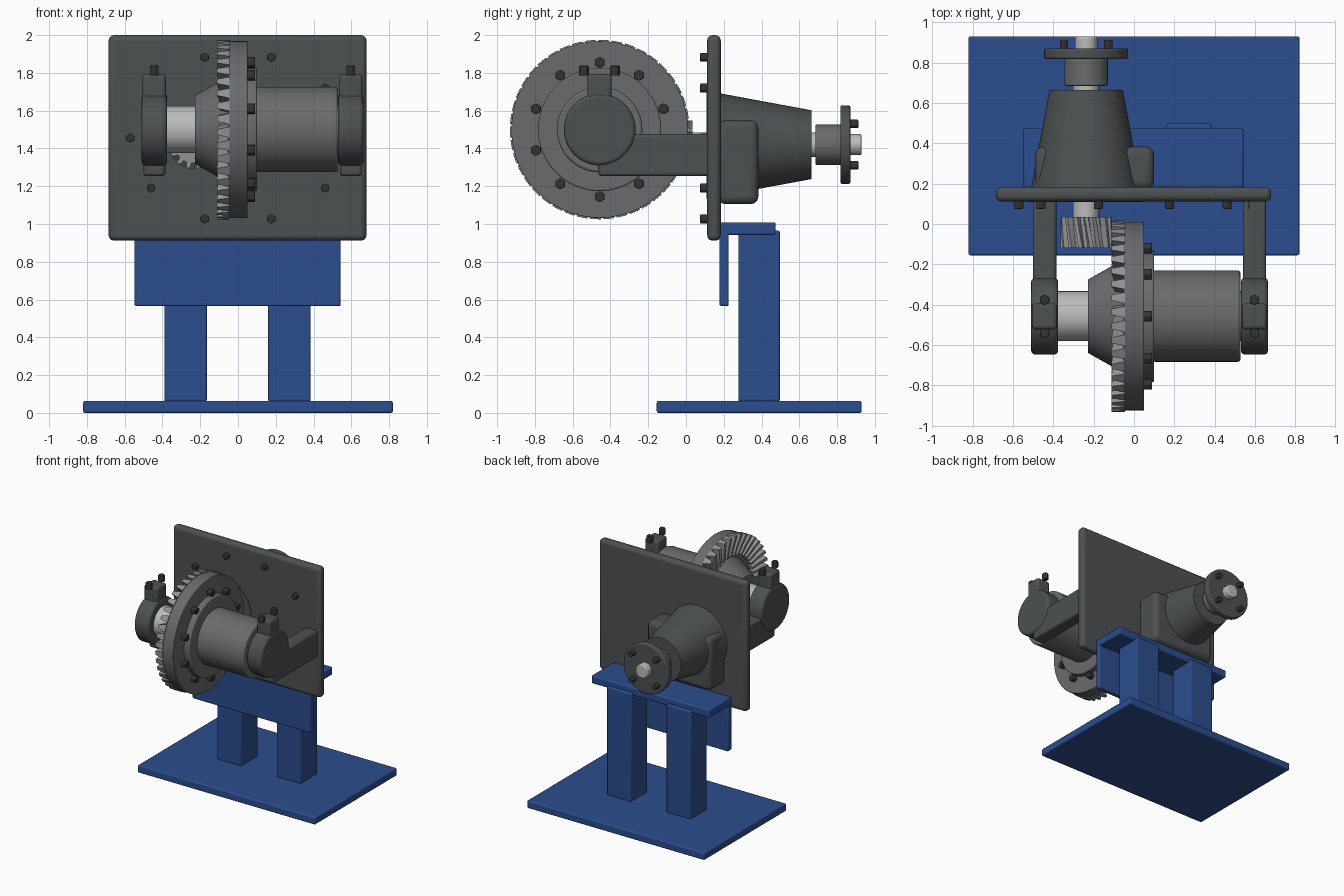
import bpy, bmesh
from math import sin, cos, pi, radians
from mathutils import Vector

if "Cube" in bpy.data.objects:
    bpy.data.objects.remove(bpy.data.objects["Cube"])


def material(name, rgb):
    m = bpy.data.materials.new(name)
    m.diffuse_color = (*rgb, 1)
    m.use_nodes = True
    m.node_tree.nodes["Principled BSDF"].inputs["Base Color"].default_value = m.diffuse_color
    return m


BLUE = material("blue_paint", (0.025, 0.075, 0.27))
DARK = material("dark_casting", (0.075, 0.082, 0.085))
MID = material("grey_steel", (0.14, 0.145, 0.15))
GEAR = material("gear_steel", (0.28, 0.29, 0.30))
LIGHT = material("bright_shaft", (0.5, 0.5, 0.5))
BOLT = material("black_bolt", (0.03, 0.033, 0.035))


def finish(name, bm, mat, bevel=0.0, segments=3):
    bmesh.ops.recalc_face_normals(bm, faces=bm.faces)
    me = bpy.data.meshes.new(name)
    bm.to_mesh(me)
    bm.free()
    ob = bpy.data.objects.new(name, me)
    bpy.context.collection.objects.link(ob)
    me.materials.append(mat)
    if bevel:
        b = ob.modifiers.new("bevel", 'BEVEL')
        b.width, b.segments, b.limit_method = bevel, segments, 'ANGLE'
        b.angle_limit = radians(40)
    bpy.ops.object.select_all(action='DESELECT')
    bpy.context.view_layer.objects.active = ob
    ob.select_set(True)
    bpy.ops.object.shade_smooth_by_angle(angle=radians(35))
    return ob


def box(name, x, y, z, mat, bevel=0.01):
    bm = bmesh.new()
    bmesh.ops.create_cube(bm, size=1)
    for v in bm.verts:
        v.co = [(a + b) / 2 + c * (b - a) for (a, b), c in zip((x, y, z), v.co)]
    return finish(name, bm, mat, bevel)


def place(axis, c, t, r, a):
    """Point at distance t along the axis, radius r, angle a; c is the axis centre."""
    u, w = r * cos(a), r * sin(a)
    return Vector({'X': (t, c[1] + u, c[2] + w),
                   'Y': (c[0] + u, t, c[2] + w),
                   'Z': (c[0] + u, c[1] + w, t)}[axis])


def skin(bm, rings):
    loops = [[bm.verts.new(p) for p in ring] for ring in rings]
    n = len(loops[0])
    for A, B in zip(loops, loops[1:]):
        for i in range(n):
            bm.faces.new((A[i], A[(i + 1) % n], B[(i + 1) % n], B[i]))
    bm.faces.new(loops[0])
    bm.faces.new(loops[-1])


def lathe(name, axis, c, profile, mat, n=64, bevel=0.0, start=0.0):
    bm = bmesh.new()
    skin(bm, [[place(axis, c, t, r, start + 2 * pi * i / n) for i in range(n)]
              for t, r in profile])
    return finish(name, bm, mat, bevel)


def bolt(name, axis, c, t0, t1, r=0.029):
    lathe(name, axis, c, [(t0, r), (t1, r)], BOLT, 6, 0.005, pi / 2)


# Stand
box("base_plate", (-.82, .82), (-.155, .93), (0, .063), BLUE)
for side, x in (("left", -.39), ("right", .16)):
    box(f"stand_post_{side}", (x, x + .225), (.277, .497), (.06, .965), BLUE)
box("stand_top_plate", (-.548, .543), (.18, .475), (.942, 1.008), BLUE)
box("stand_apron", (-.548, .543), (.178, .226), (.565, 1.0), BLUE)

# Mounting plate with an oval ring of bolts
box("mounting_plate", (-.685, .68), (.112, .184), (.912, 2.0), DARK, 0.028)
for i in range(10):
    a = 2 * pi * i / 10
    bolt(f"plate_bolt_{i}", 'Y', (.57 * cos(a), 0, 1.455 + .45 * sin(a)), .075, .13, .025)

# Pinion housing and input shaft
P = (-.237, 0, 1.42)
lathe("pinion_housing", 'Y', P, [(.108, .285), (.665, .182)], DARK)
box("housing_foot", (-.49, .10), (.17, .383), (1.105, 1.55), DARK, 0.04)
lathe("pinion_shaft", 'Y', P, [(-.05, .065), (.83, .065)], LIGHT, 48)
lathe("shaft_tip", 'Y', P, [(.8, .056), (.928, .056)], LIGHT, 48, .008)
lathe("input_collar", 'Y', P, [(.685, .107), (.83, .107)], MID, 48, .006)
lathe("input_flange", 'Y', P, [(.817, .208), (.87, .208)], DARK, 64, .01)
for i in range(4):
    a = pi / 4 + i * pi / 2
    bolt(f"flange_bolt_{i}", 'Y', (P[0] + .155 * cos(a), 0, P[2] + .155 * sin(a)), .86, .912, .024)

# Pinion gear: toothed outline swept with a slight twist
bm = bmesh.new()
teeth, rings = 14, []
for k in range(7):
    ring = []
    for i in range(teeth):
        for f, r in ((-.30, .098), (-.17, .127), (.17, .127), (.30, .098)):
            ring.append(place('Y', P, -.12 + .155 * k / 6, r,
                              2 * pi * (i + f) / teeth + .22 * k / 6))
    rings.append(ring)
skin(bm, rings)
finish("pinion_gear", bm, GEAR)

# Ring gear: disc plus tapered, skewed face teeth
R = (0, -.457, 1.5)
lathe("ring_gear_disc", 'X', R, [(-.052, .468), (.05, .468)], MID, 96, .005)
bm = bmesh.new()
teeth = 42
for i in range(teeth):
    a0 = 2 * pi * i / teeth
    skin(bm, [[place('X', R, x, r, a0 + skew + s * w * 2 * pi / teeth)
               for x, w, s in ((-.045, .40, -1), (top, .2, -1), (top, .2, 1), (-.045, .40, 1))]
              for r, top, skew in ((.31, -.095, -.06), (.39, -.104, -.02), (.475, -.112, .03))])
finish("ring_gear_teeth", bm, GEAR)

# Differential carrier
lathe("carrier_flange", 'X', R, [(.04, .326), (.1, .326)], MID, 80, .008)
lathe("carrier_drum", 'X', R, [(.09, .226), (.527, .226)], MID, 64, .012)
lathe("carrier_cone", 'X', R, [(-.228, .182), (-.045, .285)], MID, 64)
lathe("output_shaft", 'X', R, [(-.5, .124), (.65, .124)], LIGHT, 48)
for i in range(10):
    a = pi / 2 + 2 * pi * i / 10
    bolt(f"ring_bolt_{i}", 'X', (0, R[1] + .355 * cos(a), R[2] + .355 * sin(a)), .04, .09, .03)

# Bearing caps, lugs and support arms on both sides
for side, x in (("left", -.443), ("right", .597)):
    lathe(f"bearing_cap_{side}", 'X', R, [(x - .067, .19), (x + .067, .19)], DARK, 64, .02)
    box(f"cap_lug_{side}", (x - .062, x + .062), (-.522, -.394), (1.62, 1.795), DARK, .018)
    box(f"support_arm_{side}", (x - .058, x + .058), (-.465, .13), (1.253, 1.477), DARK, .018)
    # flanged ears carrying the cap bolts
    box(f"cap_ear_{side}", (x - .06, x + .06), (-.522, -.394), (1.74, 1.79), DARK, .015)
    for j, y in enumerate((-.54, -.376)):
        bolt(f"cap_bolt_{side}_{j}", 'Z', (x, y, 0), 1.785, 1.838, .027)
